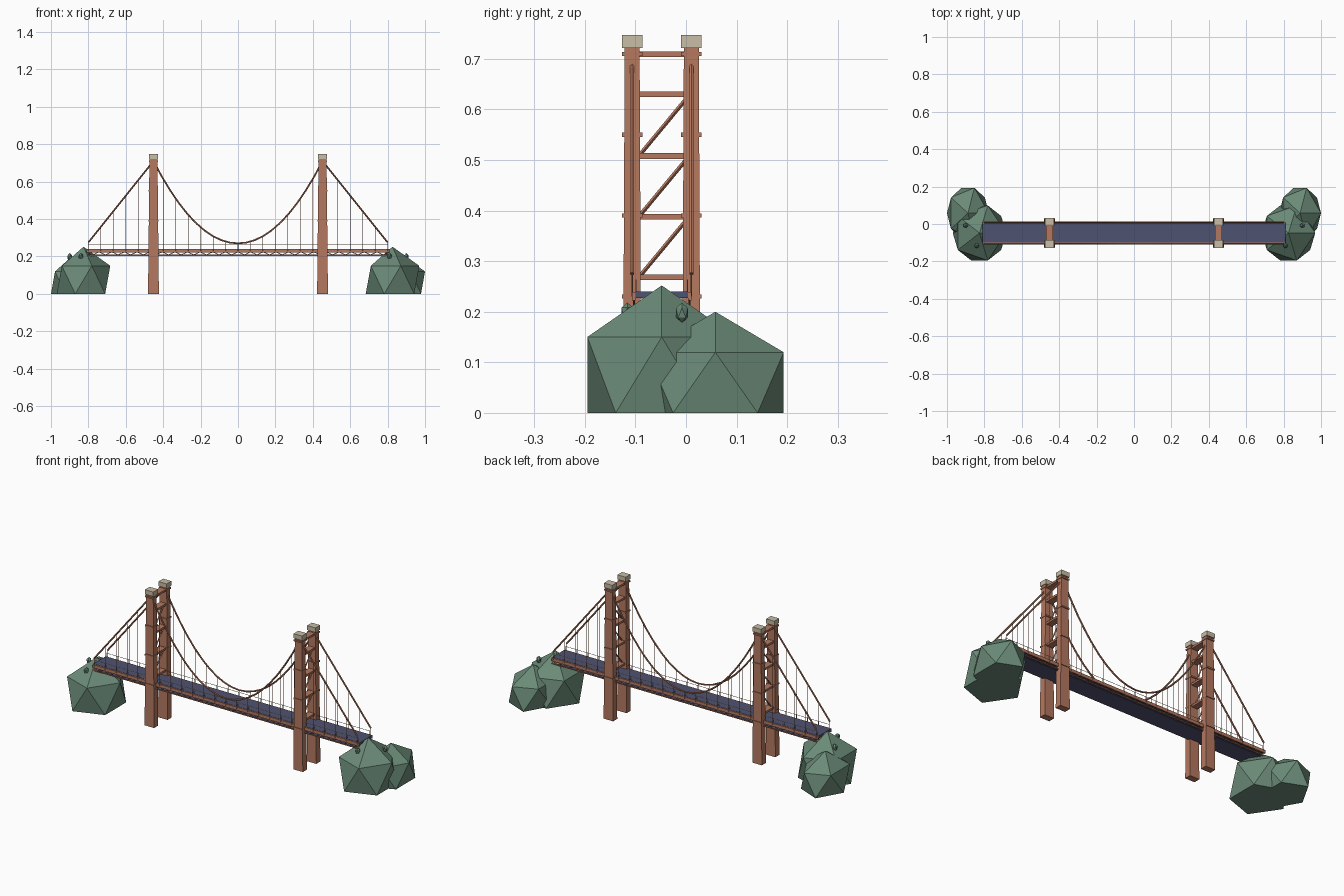
import bpy, bmesh
from mathutils import Vector, Matrix

if "Cube" in bpy.data.objects:
    bpy.data.objects.remove(bpy.data.objects["Cube"])

MID = -0.048      # bridge centreline in y
SIDE = 0.0585     # leg and cable offset from the centreline
TOWER = 0.452     # tower distance from the middle
END = 0.81        # half length of the deck
DECK = 0.24       # road height
SIDES = {"front": MID - SIDE, "back": MID + SIDE}


def material(name, rgb):
    m = bpy.data.materials.new(name)
    m.use_nodes = True
    m.diffuse_color = (*rgb, 1)
    m.node_tree.nodes["Principled BSDF"].inputs["Base Color"].default_value = (*rgb, 1)
    return m


RED = material("rust red steel", (0.46, 0.19, 0.115))
BLUE = material("slate blue road", (0.078, 0.084, 0.165))
STONE = material("pale stone", (0.58, 0.51, 0.38))
GREEN = material("moss green rock", (0.145, 0.255, 0.185))


def finish(name, bm, mat):
    mesh = bpy.data.meshes.new(name)
    bm.to_mesh(mesh)
    bm.free()
    mesh.materials.append(mat)
    ob = bpy.data.objects.new(name, mesh)
    bpy.context.collection.objects.link(ob)
    return ob


def box(bm, centre, size, taper=(1, 1)):
    """Box whose top face can be narrowed in x and y."""
    verts = bmesh.ops.create_cube(bm, size=1)["verts"]
    for v in verts:
        if v.co.z > 0:
            v.co.x *= taper[0]
            v.co.y *= taper[1]
        v.co = Vector(centre) + Vector([a * b for a, b in zip(v.co, size)])


def rod(bm, a, b, radius, sides=4):
    a, b = Vector(a), Vector(b)
    d = b - a
    rot = d.to_track_quat("Z", "Y").to_matrix().to_4x4()
    bmesh.ops.create_cone(bm, cap_ends=True, segments=sides, radius1=radius, radius2=radius,
                          depth=d.length, matrix=Matrix.Translation((a + b) / 2) @ rot)


def cable_height(x):
    x = abs(x)
    if x <= TOWER:
        return 0.27 + 0.44 * (x / TOWER) ** 2
    return 0.71 - 0.435 * (x - TOWER) / (0.8 - TOWER)


# Towers: tapered legs, collars, caps, cross beams and diagonal braces
for label, x in (("right", -TOWER), ("left", TOWER)):
    for side, y in SIDES.items():
        bm = bmesh.new()
        box(bm, (x, y, 0.361), (0.058, 0.036, 0.722), (0.74, 0.82))
        finish(f"{label}_{side}_tower_leg", bm, RED)
        bm = bmesh.new()
        for z in (0.23, 0.39, 0.55, 0.71):
            box(bm, (x, y, z), (0.056 - 0.01 * z, 0.041, 0.008))
        finish(f"{label}_{side}_leg_collars", bm, RED)
        bm = bmesh.new()
        box(bm, (x, y, 0.7345), (0.05, 0.041, 0.025))
        finish(f"{label}_{side}_tower_cap", bm, STONE)
    bm = bmesh.new()
    for z in (0.268, 0.388, 0.508, 0.63, 0.709):
        box(bm, (x, MID, z), (0.036, 2 * SIDE - 0.02, 0.011))
    finish(f"{label}_cross_beams", bm, RED)
    bm = bmesh.new()
    for z in (0.272, 0.392, 0.512):
        rod(bm, (x, MID - 0.042, z), (x, MID + 0.046, z + 0.106), 0.004)
    finish(f"{label}_diagonal_braces", bm, RED)

# Road deck and lower plate
bm = bmesh.new()
box(bm, (0, MID, DECK - 0.0065), (2 * END, 0.104, 0.013))
finish("road_deck", bm, BLUE)
bm = bmesh.new()
box(bm, (0, MID, 0.204), (2 * END, 0.1, 0.004))
finish("lower_deck_plate", bm, BLUE)

# Side trusses, railings, cables and hangers
for side, y in SIDES.items():
    inner = MID + (y - MID) * 0.94
    bm = bmesh.new()
    box(bm, (0, inner, 0.2305), (2 * END, 0.007, 0.017))
    box(bm, (0, inner, 0.208), (2 * END, 0.006, 0.005))
    bays = 48
    step = 2 * END / bays
    for i in range(bays):
        x = -END + i * step
        low, high = (0.209, 0.224) if i % 2 else (0.224, 0.209)
        rod(bm, (x, inner, low), (x + step, inner, high), 0.0018)
    finish(f"{side}_truss_girder", bm, RED)

    rail_y = MID + (y - MID) * 0.87
    bm = bmesh.new()
    rod(bm, (-0.8, rail_y, 0.262), (0.8, rail_y, 0.262), 0.0013)
    for i in range(25):
        x = -0.8 + i / 15
        rod(bm, (x, rail_y, DECK), (x, rail_y, 0.264), 0.0013)
    finish(f"{side}_railing", bm, STONE)

    bm = bmesh.new()
    stops = [-0.8] + [TOWER * i / 10 for i in range(-10, 11)] + [0.8]
    for a, b in zip(stops, stops[1:]):
        rod(bm, (a, y, cable_height(a)), (b, y, cable_height(b)), 0.0045, 6)
    finish(f"{side}_main_cable", bm, RED)

    bm = bmesh.new()
    for i in range(-12, 13):
        x = i / 15
        if abs(abs(x) - TOWER) > 0.03:
            rod(bm, (x, y, DECK - 0.01), (x, y, cable_height(x)), 0.0015)
    finish(f"{side}_hangers", bm, RED)


# Faceted rocks, flattened where they meet the ground
def rock(name, centre, scale):
    bm = bmesh.new()
    bmesh.ops.create_icosphere(bm, subdivisions=1, radius=1)
    for v in bm.verts:
        v.co = Vector(centre) + Vector([a * b for a, b in zip(v.co, scale)])
        v.co.z = max(v.co.z, 0)
    finish(name, bm, GREEN)


for label, s in (("right", -1), ("left", 1)):
    rock(f"{label}_large_rock", (s * 0.826, MID, 0.0675), (0.16, 0.173, 0.1845))
    rock(f"{label}_small_rock", (s * 0.888, 0.058, 0.055), (0.125, 0.159, 0.145))
    rock(f"{label}_back_pebble", (s * 0.9, -0.008, 0.198), (0.014, 0.014, 0.02))
    rock(f"{label}_front_pebble", (s * 0.825 - 0.015, -0.116, 0.2), (0.014, 0.014, 0.018))
